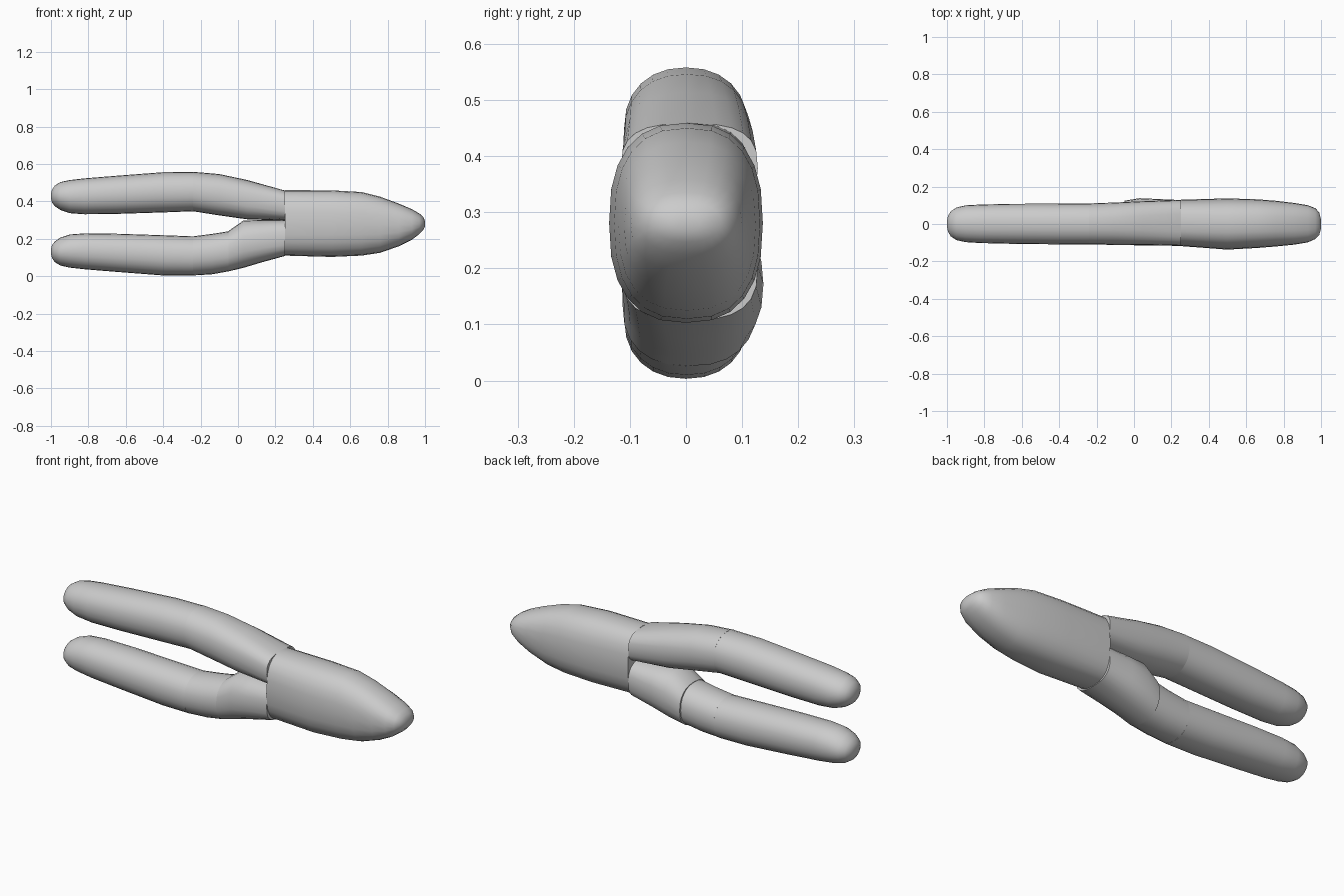
import bpy, bmesh, math

SIDES = 24


def loft(name, stations, flip=False):
    """Skin rounded sections along x: (x, z bottom, z top, y min, y max, roundness)."""
    bm = bmesh.new()
    rings = []
    for x, z0, z1, y0, y1, p in stations:
        if flip:
            z0, z1 = 0.56 - z1, 0.56 - z0
        ring = []
        for i in range(SIDES):
            a = 2 * math.pi * i / SIDES
            c, s = math.cos(a), math.sin(a)
            y = (y0 + y1) / 2 + (y1 - y0) / 2 * math.copysign(abs(c) ** (2 / p), c)
            z = (z0 + z1) / 2 + (z1 - z0) / 2 * math.copysign(abs(s) ** (2 / p), s)
            ring.append(bm.verts.new((x, y, z)))
        rings.append(ring)
    for a, b in zip(rings, rings[1:]):
        for i in range(SIDES):
            j = (i + 1) % SIDES
            bm.faces.new((a[i], a[j], b[j], b[i]))
    bm.faces.new(rings[0])
    bm.faces.new(rings[-1])
    bmesh.ops.recalc_face_normals(bm, faces=bm.faces)
    mesh = bpy.data.meshes.new(name)
    bm.to_mesh(mesh)
    bm.free()
    obj = bpy.data.objects.new(name, mesh)
    bpy.context.collection.objects.link(obj)
    bpy.context.view_layer.objects.active = obj
    obj.select_set(True)
    bpy.ops.object.shade_smooth_by_angle(angle=math.radians(40))
    obj.select_set(False)
    return obj


# Closed jaws, tapering to a blunt nose
loft("jaw_head", [
    (0.25, 0.11, 0.46, -0.118, 0.130, 2.7),
    (0.50, 0.103, 0.459, -0.137, 0.137, 2.5),
    (0.66, 0.11, 0.45, -0.128, 0.132, 2.5),
    (0.76, 0.125, 0.425, -0.120, 0.124, 2.5),
    (0.86, 0.16, 0.388, -0.110, 0.112, 2.5),
    (0.93, 0.195, 0.358, -0.098, 0.100, 2.4),
    (0.97, 0.225, 0.335, -0.080, 0.084, 2.3),
    (0.99, 0.247, 0.318, -0.060, 0.062, 2.2),
    (1.00, 0.265, 0.295, -0.025, 0.025, 2.0),
])

# Upper arm between head and grip
loft("upper_arm", [
    (-0.24, 0.347, 0.558, -0.110, 0.110, 2.2),
    (-0.10, 0.325, 0.546, -0.111, 0.115, 2.3),
    (0.05, 0.304, 0.514, -0.112, 0.122, 2.5),
    (0.25, 0.298, 0.458, -0.116, 0.128, 2.9),
])

# Lower arm: short sleeve and the wider knuckle that runs into the head
loft("lower_arm_sleeve", [
    (-0.24, 0.004, 0.213, -0.110, 0.110, 2.2),
    (-0.14, 0.010, 0.226, -0.111, 0.113, 2.2),
    (-0.05, 0.026, 0.240, -0.112, 0.116, 2.3),
])
loft("lower_arm_knuckle", [
    (-0.05, 0.026, 0.242, -0.113, 0.125, 2.4),
    (0.03, 0.045, 0.298, -0.114, 0.138, 2.4),
    (0.12, 0.072, 0.300, -0.115, 0.134, 2.5),
    (0.25, 0.108, 0.300, -0.117, 0.128, 2.8),
])

# Two mirrored grips with rounded ends
grip = [
    (-0.24, 0.347, 0.557, -0.110, 0.110, 2.2),
    (-0.40, 0.341, 0.556, -0.109, 0.109, 2.2),
    (-0.65, 0.333, 0.537, -0.106, 0.108, 2.2),
    (-0.82, 0.331, 0.523, -0.102, 0.104, 2.2),
    (-0.90, 0.337, 0.514, -0.097, 0.100, 2.1),
    (-0.95, 0.354, 0.503, -0.086, 0.088, 2.0),
    (-0.98, 0.375, 0.484, -0.066, 0.068, 2.0),
    (-0.995, 0.395, 0.462, -0.040, 0.042, 2.0),
    (-1.00, 0.415, 0.440, -0.015, 0.015, 2.0),
]
loft("upper_grip", grip)
loft("lower_grip", grip, flip=True)
